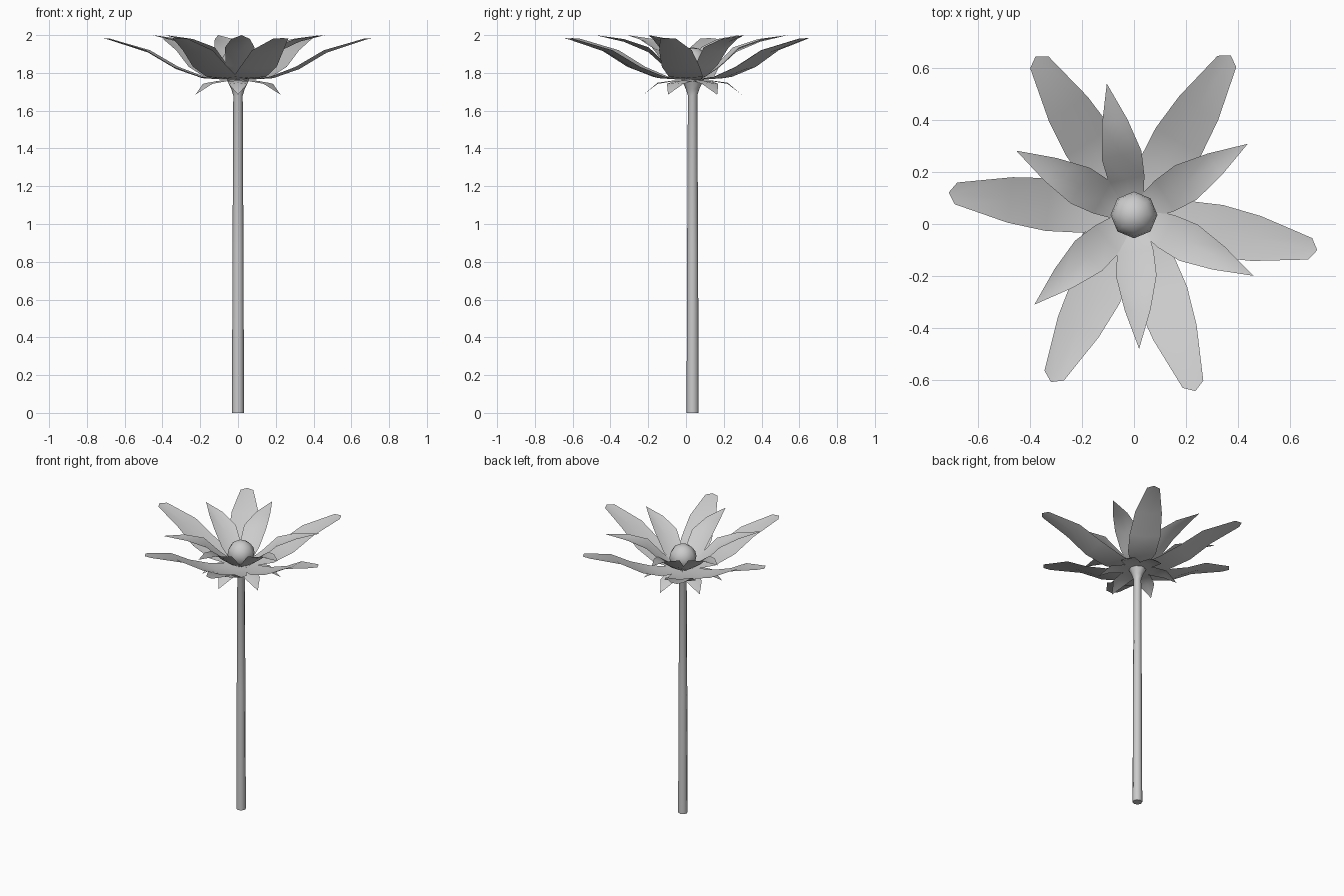
import bpy, bmesh, math
from mathutils import Vector, Matrix

if "Cube" in bpy.data.objects:
    bpy.data.objects.remove(bpy.data.objects["Cube"])

CENTRE = Vector((0, 0.035, 0))

grey = bpy.data.materials.new("plain grey")
grey.diffuse_color = (0.6, 0.6, 0.6, 1)
grey.use_nodes = True
grey.node_tree.nodes["Principled BSDF"].inputs["Base Color"].default_value = grey.diffuse_color


def finish(name, bm):
    mesh = bpy.data.meshes.new(name)
    for f in bm.faces:
        f.smooth = True
    bm.to_mesh(mesh)
    bm.free()
    mesh.materials.append(grey)
    obj = bpy.data.objects.new(name, mesh)
    bpy.context.collection.objects.link(obj)
    return obj


def blade(name, rows, angle, stretch=1.0):
    """Leaf-shaped sheet; rows = (radius, half width, mid height, edge lift)."""
    bm = bmesh.new()
    place = Matrix.Translation(CENTRE) @ Matrix.Rotation(math.radians(angle), 4, 'Z')

    def vert(r, y, z):
        return bm.verts.new(place @ Vector((r * stretch, y, z)))

    grid = []
    for r, w, z, lift in rows:
        mid = vert(r, 0, z)
        grid.append([mid] if w == 0 else [vert(r, -w, z + lift), mid, vert(r, w, z + lift)])
    for a, b in zip(grid, grid[1:]):
        if len(b) == 1:
            bm.faces.new((a[0], b[0], a[1]))
            bm.faces.new((a[1], b[0], a[2]))
        else:
            for i in range(2):
                bm.faces.new((a[i], b[i], b[i + 1], a[i + 1]))
    return finish(name, bm)


def lathe(name, profile, sides=8):
    """Capped ring stack around the flower axis; profile = (radius, height)."""
    bm = bmesh.new()
    rings = [[bm.verts.new(CENTRE + Vector((r * math.cos(t), r * math.sin(t), z)))
              for t in (2 * math.pi * i / sides for i in range(sides))] for r, z in profile]
    for a, b in zip(rings, rings[1:]):
        for i in range(sides):
            j = (i + 1) % sides
            bm.faces.new((a[i], a[j], b[j], b[i]))
    bm.faces.new(rings[0][::-1])
    bm.faces.new(rings[-1])
    obj = finish(name, bm)
    bpy.context.view_layer.objects.active = obj
    obj.select_set(True)
    bpy.ops.object.shade_smooth_by_angle(angle=math.radians(60))
    obj.select_set(False)
    return obj


# Stem with flared top
lathe("stem", [(0.032, 0), (0.029, 0.85), (0.025, 1.68), (0.036, 1.715), (0.06, 1.765)])

# Round flower centre
bm = bmesh.new()
bmesh.ops.create_uvsphere(bm, u_segments=8, v_segments=8, radius=0.09,
                          matrix=Matrix.Translation(CENTRE + Vector((0, 0, 1.845))))
finish("flower_centre", bm)

# Long outer petals with blunt tips
outer = [(0.0, 0.03, 1.762, 0.0), (0.08, 0.06, 1.765, 0.003), (0.19, 0.092, 1.772, 0.008),
         (0.33, 0.102, 1.82, 0.012), (0.48, 0.088, 1.908, 0.012),
         (0.69, 0.042, 1.976, 0.006), (0.718, 0, 1.984, 0)]
for i, a in enumerate((58.8, -10.9, -70.8, -116.4, 173.1, 121.8)):
    blade(f"outer_petal_{i + 1}", outer, a)

# Shorter, steeper inner petals with pointed tips
inner = [(0.0, 0.025, 1.765, 0.0), (0.06, 0.05, 1.775, 0.008), (0.14, 0.07, 1.825, 0.018),
         (0.235, 0.078, 1.91, 0.025), (0.365, 0.05, 1.965, 0.014), (0.516, 0, 2.0, 0)]
for i, a in enumerate((32, -27, -87.8, -138, 151.4, 101.7)):
    blade(f"inner_petal_{i + 1}", inner, a)

# Small drooping sepals below the petals
sepal = [(0.03, 0.025, 1.758, 0.0), (0.10, 0.055, 1.76, -0.004),
         (0.185, 0.05, 1.748, -0.006), (0.26, 0, 1.685, 0)]
for i in range(6):
    blade(f"sepal_{i + 1}", sepal, 30 + 60 * i)
